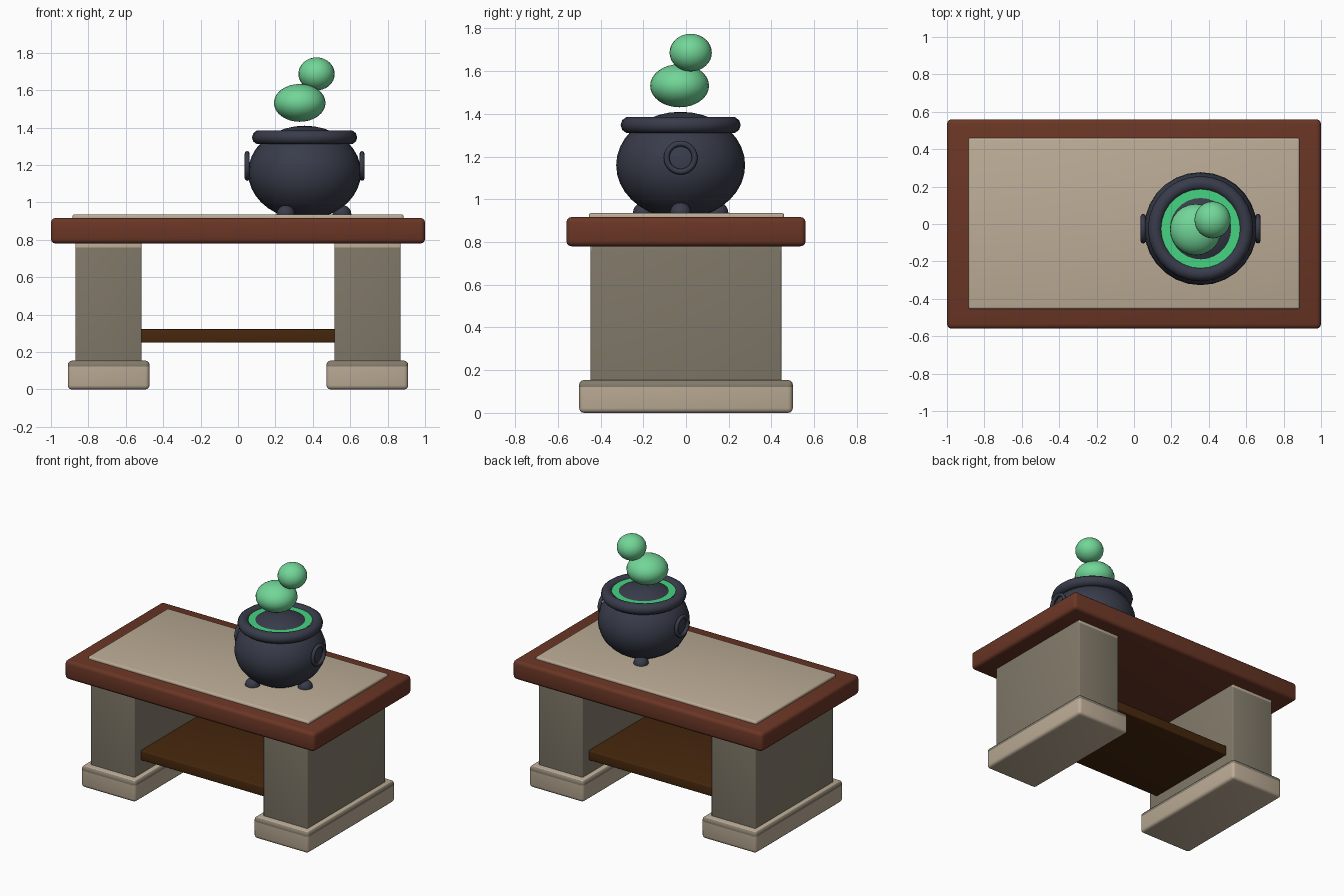
import bpy, bmesh, math
from mathutils import Vector

if "Cube" in bpy.data.objects:
    bpy.data.objects.remove(bpy.data.objects["Cube"])


def srgb(r, g, b):
    return tuple((c / 255 / 12.92) if c < 11 else ((c / 255 + 0.055) / 1.055) ** 2.4
                 for c in (r, g, b)) + (1.0,)


def material(name, *rgb):
    m = bpy.data.materials.new(name)
    m.diffuse_color = srgb(*rgb)
    m.use_nodes = True
    m.node_tree.nodes["Principled BSDF"].inputs["Base Color"].default_value = m.diffuse_color
    return m


RED_WOOD = material("red wood", 106, 54, 37)
DARK_WOOD = material("dark wood", 70, 39, 13)
PALE_STONE = material("pale stone", 188, 172, 150)
GREY_STONE = material("grey stone", 131, 123, 107)
IRON = material("dark iron", 56, 60, 74)
POTION = material("potion green", 70, 212, 130)
STEAM = material("steam green", 114, 214, 152)


def finish(bm, name, *mats):
    mesh = bpy.data.meshes.new(name)
    bm.to_mesh(mesh)
    bm.free()
    obj = bpy.data.objects.new(name, mesh)
    bpy.context.collection.objects.link(obj)
    for m in mats:
        mesh.materials.append(m)
    bpy.ops.object.select_all(action='DESELECT')
    obj.select_set(True)
    bpy.context.view_layer.objects.active = obj
    bpy.ops.object.shade_smooth_by_angle(angle=math.radians(40))
    return obj


def box(name, lo, hi, bevel, mats, cut=None, rule=None):
    """Rounded box; an optional cut height and rule pick second-colour faces."""
    bm = bmesh.new()
    bmesh.ops.create_cube(bm, size=1)
    lo, hi = Vector(lo), Vector(hi)
    for v in bm.verts:
        v.co = Vector(((lo[i] + hi[i]) / 2 + v.co[i] * (hi[i] - lo[i])) for i in range(3))
    bmesh.ops.bevel(bm, geom=bm.edges[:], offset=bevel, segments=3, profile=0.5, affect='EDGES')
    if cut:
        bmesh.ops.bisect_plane(bm, geom=bm.verts[:] + bm.edges[:] + bm.faces[:],
                               plane_co=(0, 0, cut), plane_no=(0, 0, 1))
        bm.normal_update()
        for f in bm.faces:
            if f.calc_center_median().z > cut and rule(f.normal):
                f.material_index = 1
    return finish(bm, name, *mats)


def ellipsoid(name, centre, radii, mat, u=24, v=16):
    bm = bmesh.new()
    bmesh.ops.create_uvsphere(bm, u_segments=u, v_segments=v, radius=1)
    for p in bm.verts:
        p.co = Vector(centre) + Vector((p.co.x * radii[0], p.co.y * radii[1], p.co.z * radii[2]))
    return finish(bm, name, mat)


def ring(name, centre, major, minor, mat, rotation=(0, 0, 0), segs=28, sides=10):
    bpy.ops.mesh.primitive_torus_add(location=centre, rotation=rotation, major_radius=major,
                                     minor_radius=minor, major_segments=segs, minor_segments=sides)
    obj = bpy.context.object
    obj.name = name
    obj.data.materials.append(mat)
    bpy.ops.object.shade_smooth_by_angle(angle=math.radians(60))


# Table top with stone inlay, and the low shelf
box("table_top", (-1, -0.56, 0.78), (1, 0.56, 0.917), 0.025, [RED_WOOD])
box("stone_inlay", (-0.885, -0.455, 0.89), (0.885, 0.46, 0.936), 0.012, [PALE_STONE])
box("shelf", (-0.53, -0.375, 0.25), (0.53, 0.375, 0.322), 0.008, [DARK_WOOD])

# Pedestals and plinths, one pair per side
for side, label in ((-1, "left"), (1, "right")):
    x0, x1 = sorted((side * 0.515, side * 0.87))
    box(label + "_pedestal", (x0, -0.447, 0.12), (x1, 0.447, 0.79), 0.008,
        [GREY_STONE, PALE_STONE], 0.76, lambda n: abs(n.y) > 0.5)
    x0, x1 = sorted((side * 0.473, side * 0.91))
    box(label + "_plinth", (x0, -0.5, 0), (x1, 0.5, 0.154), 0.022,
        [PALE_STONE, GREY_STONE], 0.122, lambda n: n.z < 0.8)

# Cauldron
CX, CY = 0.356, -0.025
ellipsoid("cauldron_body", (CX, CY, 1.16), (0.302, 0.302, 0.25), IRON, 28, 18)
ring("cauldron_rim", (CX, CY, 1.348), 0.243, 0.0385, IRON)
for side, label in ((-1, "left"), (1, "right")):
    ring(label + "_handle", (CX + side * 0.307, CY, 1.195), 0.066, 0.0135, IRON,
         (0, math.pi / 2, 0), 24, 8)
for i in range(3):
    a = i * math.tau / 3
    ellipsoid("cauldron_foot_%d" % (i + 1),
              (CX + 0.2 * math.cos(a), CY + 0.2 * math.sin(a), 0.938),
              (0.05, 0.05, 0.048), IRON, 16, 10)

# Potion surface inside the rim
bm = bmesh.new()
bmesh.ops.create_cone(bm, cap_ends=True, segments=28, radius1=0.22, radius2=0.22, depth=0.02)
bmesh.ops.translate(bm, verts=bm.verts[:], vec=(CX, CY, 1.359))
finish(bm, "potion", POTION)

# Steam puffs
ellipsoid("lower_steam_puff", (0.33, -0.03, 1.532), (0.138, 0.138, 0.101), STEAM)
ellipsoid("upper_steam_puff", (0.42, 0.022, 1.687), (0.097, 0.099, 0.088), STEAM)
